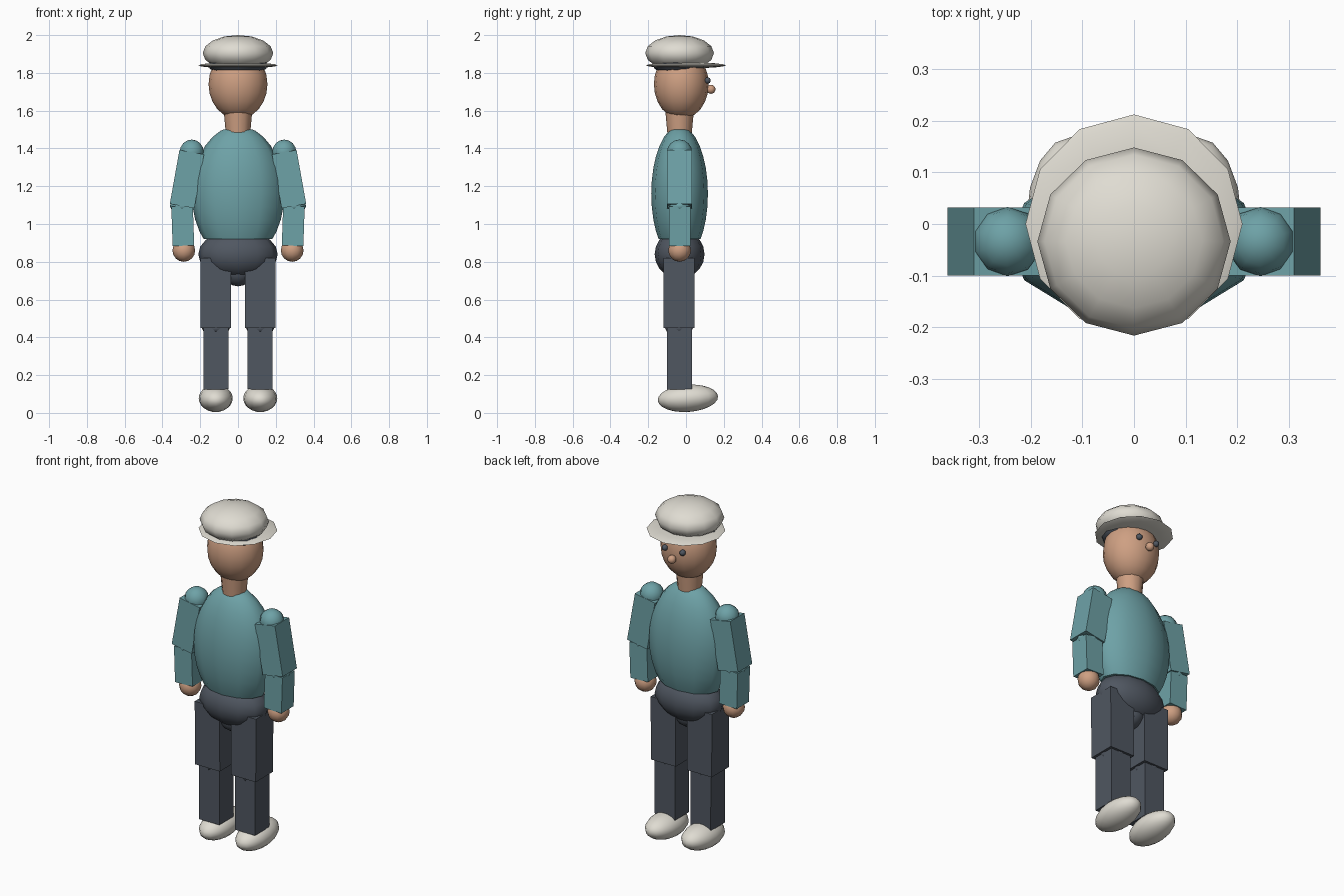
import bpy, bmesh, math
from mathutils import Matrix, Vector

cube = bpy.data.objects.get("Cube")
if cube:
    bpy.data.objects.remove(cube, do_unlink=True)


def material(name, rgb):
    m = bpy.data.materials.new(name)
    m.use_nodes = True
    m.diffuse_color = (*rgb, 1)
    m.node_tree.nodes["Principled BSDF"].inputs["Base Color"].default_value = (*rgb, 1)
    return m


teal = material("teal cloth", (0.155, 0.36, 0.385))
dark = material("dark slate", (0.08, 0.095, 0.12))
skin = material("skin", (0.62, 0.35, 0.225))
cream = material("cream", (0.74, 0.715, 0.645))
MID = -0.034  # depth of the body axis


def finish(bm, name, mat, smooth=True):
    bmesh.ops.recalc_face_normals(bm, faces=bm.faces)
    mesh = bpy.data.meshes.new(name)
    bm.to_mesh(mesh)
    bm.free()
    mesh.materials.append(mat)
    if smooth:
        mesh.shade_smooth()
        mesh.set_sharp_from_angle(angle=math.radians(50))
    obj = bpy.data.objects.new(name, mesh)
    bpy.context.collection.objects.link(obj)
    return obj


def ball(name, mat, centre, radii, segs=12, rings=8, pitch=0, bottom=None, top=None):
    """Ellipsoid, optionally tilted and cut flat at the bottom or top."""
    bm = bmesh.new()
    bmesh.ops.create_uvsphere(bm, u_segments=segs, v_segments=rings, radius=1)
    bm.transform(Matrix.Translation(centre) @ Matrix.Rotation(pitch, 4, 'X')
                 @ Matrix.Diagonal((*radii, 1)))
    for level, direction in ((bottom, -1), (top, 1)):
        if level is not None:
            cut = bmesh.ops.bisect_plane(
                bm, geom=bm.verts[:] + bm.edges[:] + bm.faces[:],
                plane_co=(0, 0, level), plane_no=(0, 0, direction), clear_outer=True)
            rim = [e for e in cut["geom_cut"] if isinstance(e, bmesh.types.BMEdge)]
            bmesh.ops.contextual_create(bm, geom=rim)
    return finish(bm, name, mat)


def limb(name, mat, start, end, width):
    """Square bar running between two points."""
    a, b = Vector(start), Vector(end)
    d = b - a
    bm = bmesh.new()
    bmesh.ops.create_cube(bm, size=1)
    bm.transform(Matrix.Translation((a + b) / 2)
                 @ Matrix.Rotation(math.atan2(-d.x, -d.z), 4, 'Y')
                 @ Matrix.Diagonal((width, width, d.length, 1)))
    return finish(bm, name, mat, smooth=False)


# Torso and pelvis
ball("torso", teal, (0, MID, 1.16), (0.245, 0.15, 0.36), rings=16, bottom=0.92, top=1.5)
ball("pelvis", dark, (0, MID, 0.84), (0.21, 0.132, 0.13), rings=10, top=0.92)
ball("crotch", dark, (0, MID, 0.75), (0.08, 0.08, 0.08))

# Neck and head
bm = bmesh.new()
bmesh.ops.create_cone(bm, cap_ends=True, segments=12, radius1=0.065, radius2=0.077, depth=0.13,
                      matrix=Matrix.Translation((0, MID, 1.55)))
finish(bm, "neck", skin)
ball("head", skin, (0, -0.025, 1.74), (0.156, 0.145, 0.185), segs=16, rings=12)
ball("nose", skin, (0, 0.132, 1.713), (0.024, 0.024, 0.024), 10, 8)
ball("hair", dark, (0, -0.045, 1.84), (0.16, 0.13, 0.05))

# Cap
ball("cap_crown", cream, (0, MID, 1.905), (0.187, 0.182, 0.095))
ball("cap_brim", cream, (0, 0, 1.84), (0.21, 0.212, 0.016))

# Paired parts
for side, s in (("right", -1), ("left", 1)):
    ball(side + "_eye", dark, (s * 0.058, 0.114, 1.76), (0.017, 0.017, 0.017), 10, 8)

    # Arm
    shoulder = (s * 0.245, MID, 1.38)
    elbow = (s * 0.296, MID, 1.095)
    wrist = (s * 0.289, MID, 0.885)
    ball(side + "_shoulder", teal, shoulder, (0.067, 0.067, 0.067), 10, 8)
    limb(side + "_upper_arm", teal, shoulder, elbow, 0.132)
    ball(side + "_elbow", teal, elbow, (0.065, 0.065, 0.035), 8, 6)
    limb(side + "_forearm", teal, elbow, wrist, 0.114)
    ball(side + "_hand", skin, (s * 0.287, MID, 0.86), (0.06, 0.06, 0.06), 12, 8)

    # Leg
    hip = (s * 0.118, MID - 0.003, 0.82)
    knee = (s * 0.117, MID - 0.003, 0.45)
    ankle = (s * 0.116, MID, 0.125)
    limb(side + "_thigh", dark, hip, knee, 0.162)
    ball(side + "_knee", dark, knee, (0.075, 0.075, 0.04), 8, 6)
    limb(side + "_shin", dark, knee, ankle, 0.132)
    ball(side + "_shoe", cream, (s * 0.118, 0.01, 0.077), (0.09, 0.16, 0.072),
         16, 12, pitch=math.radians(4))
